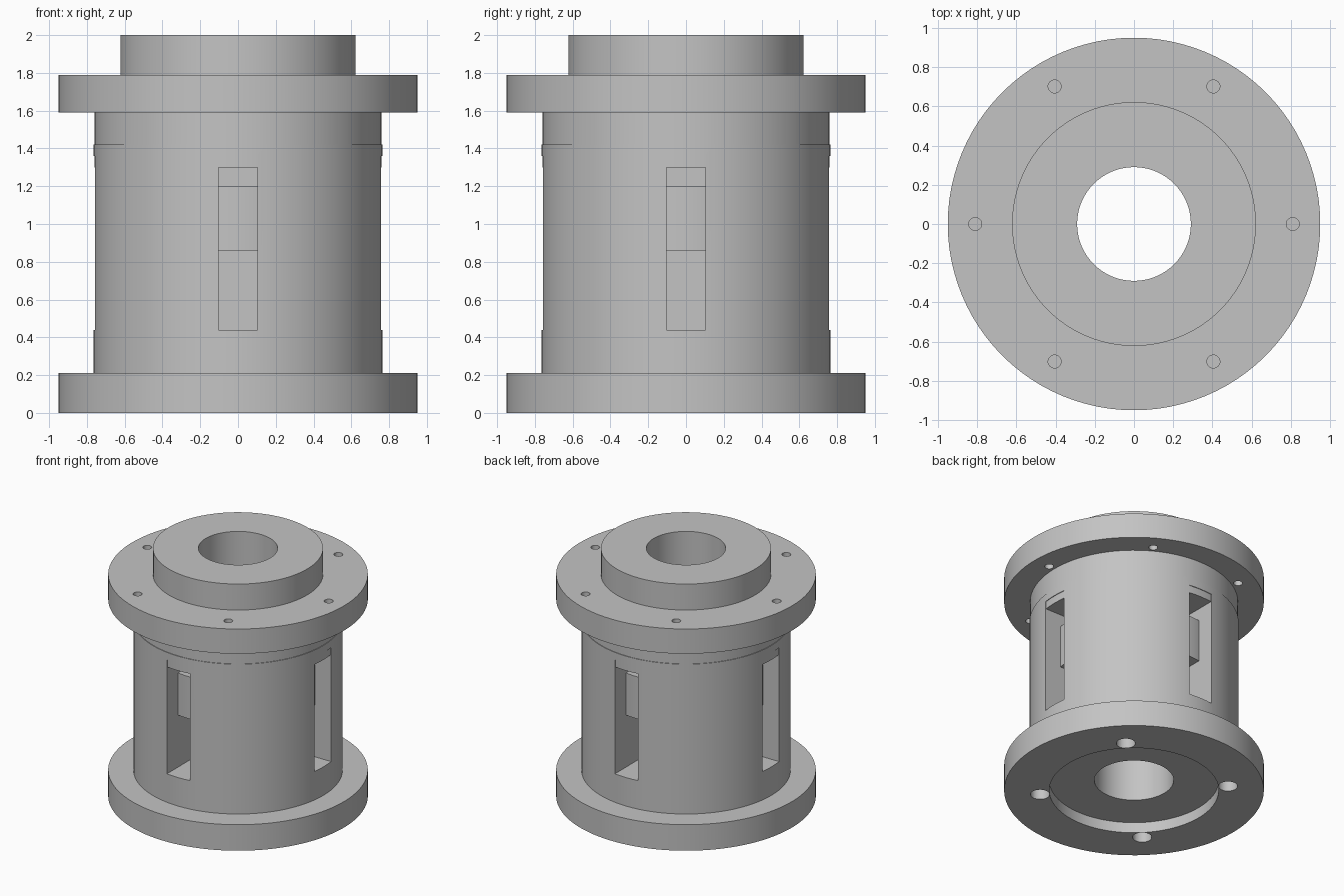
import bpy, bmesh
from math import radians, cos, sin, tau
from mathutils import Matrix, Vector

cube = bpy.data.objects.get("Cube")
if cube:
    bpy.data.objects.remove(cube, do_unlink=True)

GREY = (0.55, 0.55, 0.55, 1)
mat = bpy.data.materials.new("machined grey")
mat.use_nodes = True
mat.diffuse_color = GREY
mat.node_tree.nodes["Principled BSDF"].inputs["Base Color"].default_value = GREY

SEGMENTS = 96
BORE = 0.29


def make_object(name, bm):
    bmesh.ops.recalc_face_normals(bm, faces=bm.faces)
    mesh = bpy.data.meshes.new(name)
    bm.to_mesh(mesh)
    bm.free()
    mesh.materials.append(mat)
    obj = bpy.data.objects.new(name, mesh)
    bpy.context.collection.objects.link(obj)
    return obj


def lathe(name, profile):
    """Revolve a closed (radius, height) profile around z."""
    bm = bmesh.new()
    rings = []
    for i in range(SEGMENTS):
        a = tau * i / SEGMENTS
        rings.append([bm.verts.new((r * cos(a), r * sin(a), z)) for r, z in profile])
    n = len(profile)
    for i, ring in enumerate(rings):
        after = rings[(i + 1) % SEGMENTS]
        for j in range(n):
            k = (j + 1) % n
            bm.faces.new((ring[j], after[j], after[k], ring[k]))
    return make_object(name, bm)


def add_holes(bm, count, start, distance, radius, z0, z1):
    """Add a circle of upright cylinders."""
    for i in range(count):
        a = start + tau * i / count
        place = Matrix.Translation((distance * cos(a), distance * sin(a), (z0 + z1) / 2))
        bmesh.ops.create_cone(bm, cap_ends=True, segments=32, radius1=radius,
                              radius2=radius, depth=z1 - z0, matrix=place)


def add_slots(bm, inner, outer, width, z0, z1):
    """Add four radial boxes."""
    for i in range(4):
        place = (Matrix.Rotation(tau * i / 4, 4, "Z")
                 @ Matrix.Translation(((inner + outer) / 2, 0, (z0 + z1) / 2))
                 @ Matrix.Diagonal(Vector((outer - inner, width, z1 - z0, 1))))
        bmesh.ops.create_cube(bm, size=1, matrix=place)


def cut(obj, bm):
    cutter = make_object("cutter", bm)
    cutter.hide_render = True
    mod = obj.modifiers.new("cut", "BOOLEAN")
    mod.operation = "DIFFERENCE"
    mod.solver = "EXACT"
    mod.object = cutter
    bpy.context.view_layer.objects.active = obj
    bpy.ops.object.modifier_apply(modifier=mod.name)
    bpy.data.objects.remove(cutter, do_unlink=True)


# Lower housing: flange with a recess below, and a thin lip around the cap
housing = lathe("housing", [
    (BORE, 0.085), (0.62, 0.085), (0.62, 0), (0.95, 0), (0.95, 0.21),
    (0.765, 0.21), (0.765, 1.42), (0.76, 1.42), (0.76, 1.3), (BORE, 1.3)])
cutters = bmesh.new()
add_slots(cutters, 0.4, 0.9, 0.208, 0.44, 1.36)
add_holes(cutters, 4, radians(45), 0.69, 0.07, -0.1, 0.2)
cut(housing, cutters)

# Upper cap: spigot, bolted flange and raised boss
cap = lathe("cap", [
    (BORE, 1.3), (0.76, 1.3), (0.76, 1.59), (0.95, 1.59),
    (0.95, 1.79), (0.622, 1.79), (0.622, 2), (BORE, 2)])
cutters = bmesh.new()
add_holes(cutters, 6, 0, 0.81, 0.033, 1.5, 1.9)
cut(cap, cutters)

# Inner ring, seen through the slots
ring = lathe("inner_ring", [(0.35, 0.86), (0.625, 0.86), (0.625, 1.2), (0.35, 1.2)])

# Smooth round walls, sharp edges
bpy.ops.object.select_all(action="DESELECT")
for obj in (housing, cap, ring):
    obj.select_set(True)
bpy.context.view_layer.objects.active = housing
bpy.ops.object.shade_smooth_by_angle(angle=radians(30))
